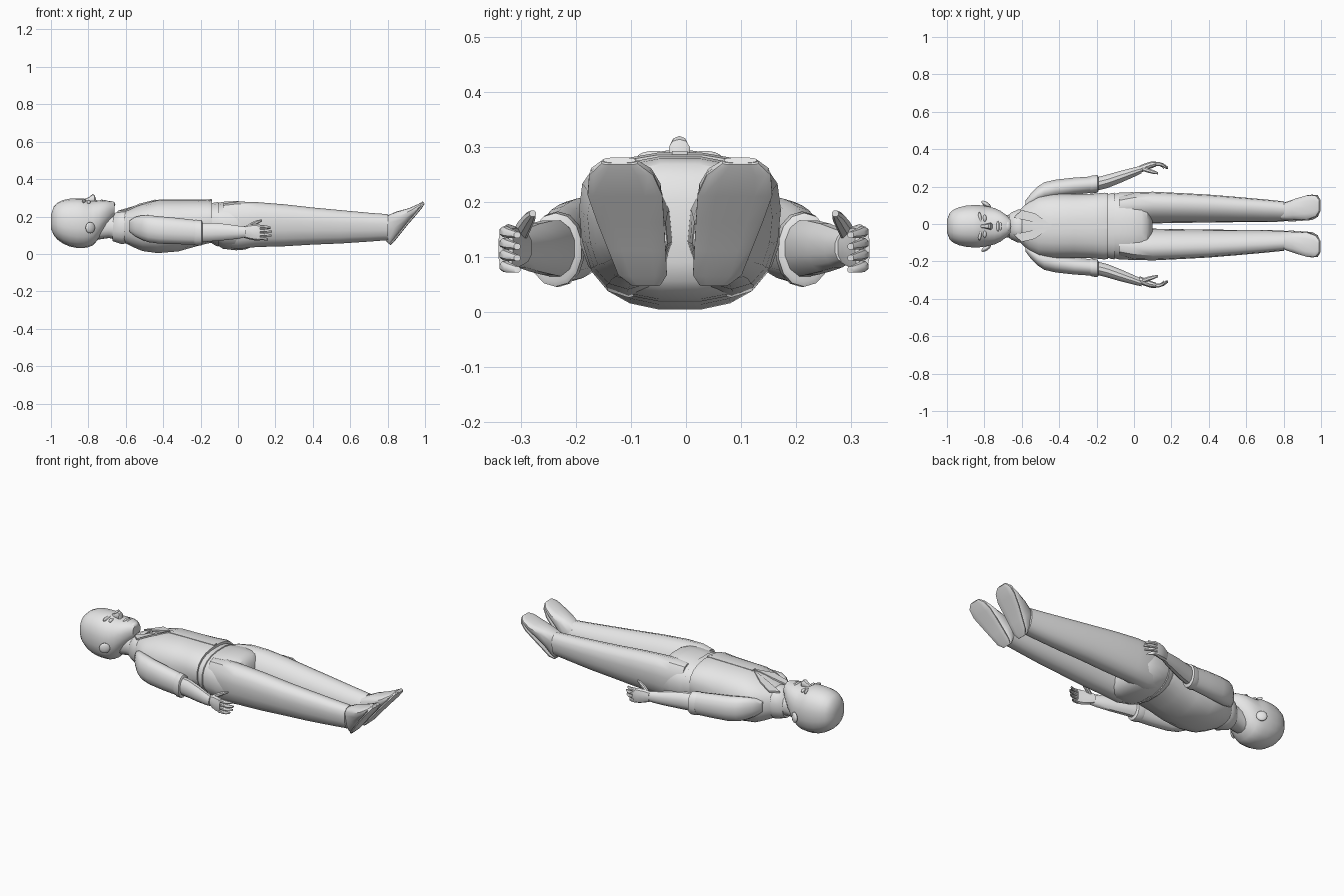
import bpy, bmesh, math
from mathutils import Vector

C = -0.011  # centre line of the body
H = -0.012  # centre line of the head
grey = bpy.data.materials.new("plain grey")
grey.diffuse_color = (0.8, 0.8, 0.8, 1)


def finish(name, bm, angle=38):
    bmesh.ops.recalc_face_normals(bm, faces=bm.faces)
    me = bpy.data.meshes.new(name)
    bm.to_mesh(me)
    bm.free()
    me.materials.append(grey)
    ob = bpy.data.objects.new(name, me)
    bpy.context.collection.objects.link(ob)
    bpy.ops.object.select_all(action='DESELECT')
    ob.select_set(True)
    bpy.context.view_layer.objects.active = ob
    bpy.ops.object.shade_smooth_by_angle(angle=math.radians(angle))
    return ob


def loft(name, rings, n=14, power=2.3, skew=0.0):
    """Skin rings of (lower point, upper point, half width in y)."""
    bm = bmesh.new()
    loops = []
    for low, high, ry in rings:
        low, high = Vector(low), Vector(high)
        mid, up = (low + high) / 2, (high - low) / 2
        loop = []
        for i in range(n):
            a = 2 * math.pi * (i + 0.5) / n
            c, s = math.cos(a), math.sin(a)
            c = math.copysign(abs(c) ** (2 / power), c)
            s = math.copysign(abs(s) ** (2 / power), s)
            lean = skew * max(s, 0) * ry
            loop.append(bm.verts.new(mid + up * s + Vector((0, c * ry + lean, 0))))
        loops.append(loop)
    for a, b in zip(loops, loops[1:]):
        for i in range(n):
            j = (i + 1) % n
            bm.faces.new((a[i], a[j], b[j], b[i]))
    bm.faces.new(loops[0])
    bm.faces.new(loops[-1])
    return finish(name, bm)


def body(name, rows, y=C, **kw):
    """Upright rings on the centre line: x, bottom z, top z, half width."""
    return loft(name, [((x, y, a), (x, y, b), w) for x, a, b, w in rows], **kw)


def limb(name, rows, s, y0=C, **kw):
    """Upright rings beside the centre line: x, y, z, half width, half height."""
    return loft(name, [((x, y0 + s * y, z - h), (x, y0 + s * y, z + h), w)
                       for x, y, z, w, h in rows], **kw)


def ball(name, loc, size, rot=(0, 0, 0)):
    bm = bmesh.new()
    bmesh.ops.create_uvsphere(bm, u_segments=12, v_segments=8, radius=1)
    ob = finish(name, bm)
    ob.location, ob.scale, ob.rotation_euler = loc, size, rot
    return ob


def plate(name, pts, t=0.009):
    """Thin panel lying on the front of the body."""
    bm = bmesh.new()
    lo = [bm.verts.new((x, y, z - t)) for x, y, z in pts]
    hi = [bm.verts.new((x, y, z)) for x, y, z in pts]
    bm.faces.new(lo)
    bm.faces.new(hi)
    for i in range(len(pts)):
        j = (i + 1) % len(pts)
        bm.faces.new((lo[i], lo[j], hi[j], hi[i]))
    return finish(name, bm)


# head, nose, mouth and neck
body("head", [(-1.0, .135, .21, .035), (-.985, .1, .255, .073), (-.965, .076, .274, .09),
              (-.935, .055, .288, .103), (-.9, .04, .295, .111), (-.86, .032, .297, .115),
              (-.825, .032, .297, .114), (-.803, .035, .285, .111), (-.775, .046, .284, .106),
              (-.745, .08, .286, .098), (-.715, .125, .286, .084),
              (-.685, .165, .283, .062), (-.66, .2, .272, .036)], y=H, n=18)
body("nose", [(-.825, .27, .292, .009), (-.8, .27, .302, .011), (-.777, .27, .32, .017),
              (-.766, .27, .314, .02), (-.757, .27, .286, .013)], y=H, n=10)
ball("upper_lip", (-.728, H, .281), (.008, .03, .01))
ball("lower_lip", (-.714, H, .279), (.008, .025, .01))
ball("chin", (-.676, H, .264), (.02, .03, .018))
body("neck", [(-.76, .075, .2, .06), (-.69, .085, .205, .06), (-.65, .075, .21, .063),
              (-.58, .06, .23, .08)], y=H)

# shirt, collar, waistband, trouser seat and button strip
body("shirt", [(-.645, .08, .2, .066), (-.61, .06, .228, .088), (-.56, .035, .246, .138),
               (-.51, .014, .267, .166), (-.43, .003, .288, .174), (-.32, .012, .29, .172),
               (-.22, .04, .29, .174), (-.16, .055, .291, .18), (-.138, .06, .287, .178)],
     n=20, power=2.45)
body("collar", [(-.672, .068, .2, .06), (-.655, .062, .222, .074), (-.62, .05, .24, .09),
                (-.6, .055, .236, .09)], n=16)
body("waistband", [(-.145, .06, .272, .168), (-.125, .046, .276, .177), (-.105, .038, .279, .18),
                   (-.103, .042, .275, .177)], n=20, power=2.45)
body("trouser_seat", [(-.14, .065, .266, .165), (-.08, .026, .28, .18), (-.01, .018, .284, .183),
                      (.04, .022, .28, .178), (.07, .035, .27, .165), (.09, .055, .24, .13),
                      (.1, .09, .2, .08)], n=20, power=2.4)
plate("button_strip", [(-.44, C - .014, .2895), (-.14, C - .014, .2925),
                       (-.14, C + .014, .2925), (-.44, C + .014, .2895)])

for s, side in ((1, "left"), (-1, "right")):
    # ear, eye and brow
    ball(side + "_ear", (-.79, H + s * .117, .14), (.03, .013, .03), (0, 0, s * -.6))
    ball(side + "_eye", (-.798, H + s * .042, .275), (.01, .02, .012))
    ball(side + "_brow", (-.823, H + s * .045, .28), (.009, .033, .013), (0, 0, s * .15))

    # lapel
    plate(side + "_lapel", [(-.645, C + s * .045, .23), (-.6, C + s * .085, .235),
                            (-.53, C + s * .068, .268), (-.44, C + s * .004, .291),
                            (-.54, C + s * .022, .261)])

    # sleeve, cuff and forearm
    limb(side + "_sleeve", [(-.58, .115, .148, .022, .03), (-.55, .142, .146, .035, .052),
                            (-.515, .168, .141, .044, .065), (-.48, .185, .135, .05, .072),
                            (-.42, .199, .128, .05, .073), (-.32, .213, .122, .047, .07),
                            (-.2, .224, .114, .044, .064)], s, n=14, power=2.1)
    limb(side + "_cuff", [(-.235, .22, .115, .046, .066), (-.225, .222, .114, .049, .069),
                          (-.195, .226, .113, .048, .067), (-.19, .226, .113, .039, .058)],
         s, n=14, power=2.1)
    limb(side + "_forearm", [(-.21, .222, .115, .037, .053), (-.14, .24, .117, .037, .051),
                             (-.07, .264, .117, .033, .045), (.0, .288, .116, .026, .036),
                             (.04, .302, .117, .021, .029)], s, n=12, power=2.1)

    # hand with four fingers and a thumb
    P = C / 3
    limb(side + "_palm", [(.03, .296, .117, .021, .03), (.06, .308, .117, .021, .039),
                          (.09, .319, .116, .019, .044), (.118, .324, .115, .014, .043)],
         s, P, n=10)
    for k in range(4):
        z = .083 + .021 * k
        tip = (.16, .178, .183, .173)[k]
        limb(f"{side}_finger_{k + 1}", [(.105, .324, z, .012, .0105), (.135, .325, z, .011, .01),
                                        ((.135 + tip) / 2, .318, z - .003, .01, .009),
                                        (tip, .303, z - .006, .006, .006)], s, P, n=8)
    limb(side + "_thumb", [(.045, .3, .138, .014, .014), (.075, .29, .157, .013, .014),
                           (.105, .281, .171, .011, .011), (.128, .275, .179, .006, .006)],
         s, P, n=8)

    # trouser leg with its front crease leaning outward
    limb(side + "_leg", [(-.08, .088, .155, .07, .115), (.0, .093, .153, .084, .127),
                         (.1, .096, .157, .084, .12),
                         (.25, .094, .153, .079, .112), (.4, .091, .149, .074, .099),
                         (.55, .086, .145, .067, .089), (.7, .08, .143, .06, .077),
                         (.78, .077, .143, .055, .071), (.802, .076, .142, .054, .07),
                         (.803, .076, .142, .044, .058)], s, n=14, power=2.1, skew=s * .28)

    # shoe: lower edge x z, upper edge x z, y, half width
    shoe = [(.812, .05, .795, .065, .062, .024), (.832, .068, .775, .12, .068, .042),
            (.868, .113, .775, .195, .078, .05), (.91, .165, .845, .226, .09, .059),
            (.952, .213, .912, .244, .1, .066), (.982, .25, .965, .267, .107, .056),
            (.995, .271, .988, .281, .11, .03)]
    loft(side + "_shoe", [((a, C + s * y, b), (c, C + s * y, d), w)
                          for a, b, c, d, y, w in shoe], n=14, power=2.6)
    loft(side + "_sole", [((a + .003, C + s * y, b - .003), (a - .007, C + s * y, b + .005),
                           w + .003) for a, b, c, d, y, w in shoe], n=12, power=4)
